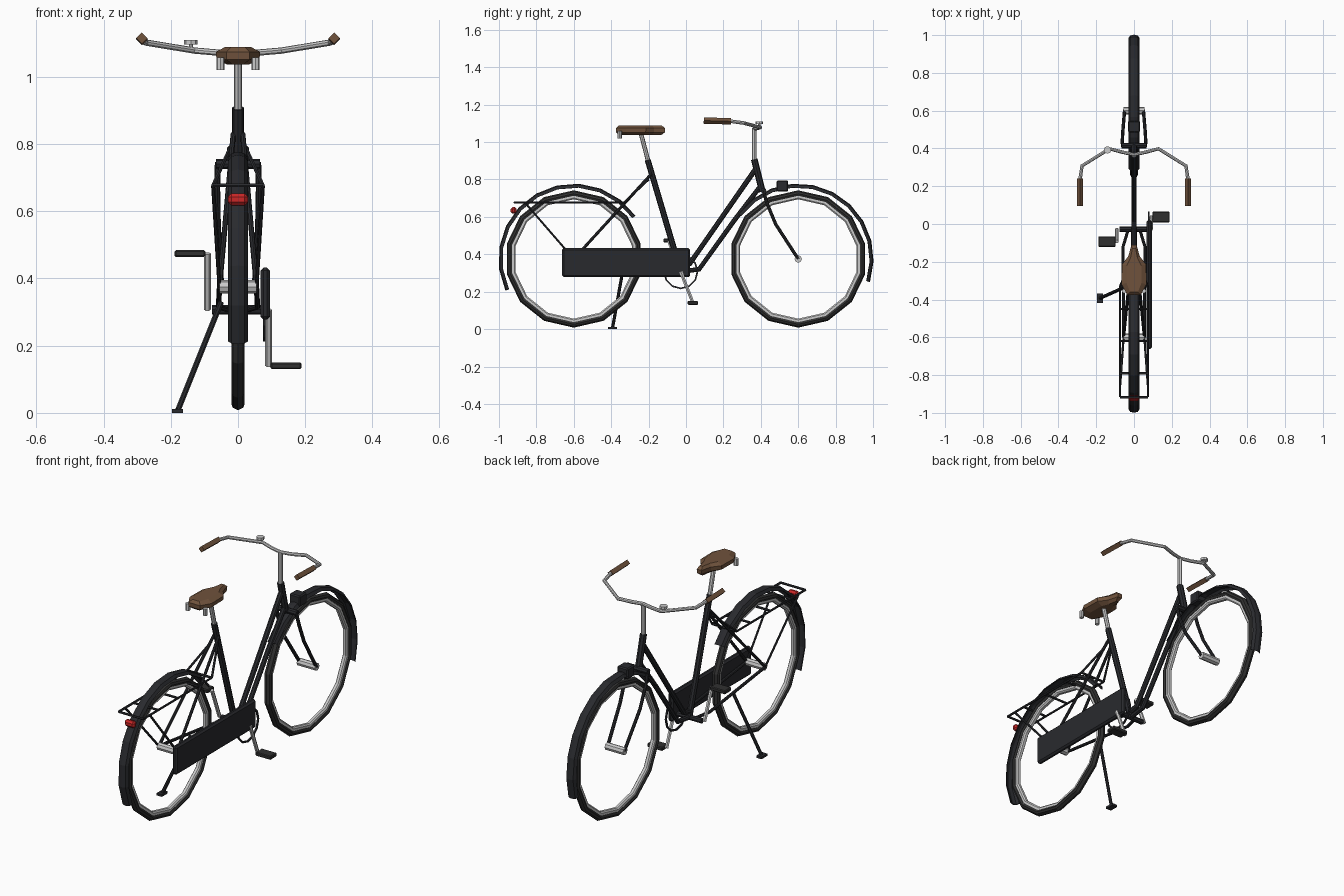
import bpy, bmesh
from math import cos, sin, pi, radians
from mathutils import Vector

if "Cube" in bpy.data.objects:
    bpy.data.objects.remove(bpy.data.objects["Cube"])


def material(name, col):
    m = bpy.data.materials.new(name)
    m.diffuse_color = (*col, 1)
    m.use_nodes = True
    m.node_tree.nodes["Principled BSDF"].inputs["Base Color"].default_value = m.diffuse_color
    return m


BLACK = material("black_paint", (0.022, 0.023, 0.027))
RUBBER = material("rubber", (0.03, 0.03, 0.03))
BROWN = material("leather", (0.16, 0.085, 0.045))
RED = material("red_lens", (0.6, 0.02, 0.02))
AXLE_Z, FRONT_Y, REAR_Y = 0.375, 0.6, -0.6
BB = Vector((0, -0.028, 0.307))


def link(name, mesh, mat):
    ob = bpy.data.objects.new(name, mesh)
    bpy.context.collection.objects.link(ob)
    if mat:
        mesh.materials.clear()
        mesh.materials.append(mat)
    return ob


def from_faces(name, verts, faces, mat):
    me = bpy.data.meshes.new(name)
    me.from_pydata(verts, [], faces)
    bm = bmesh.new()
    bm.from_mesh(me)
    bmesh.ops.recalc_face_normals(bm, faces=bm.faces)
    bm.to_mesh(me)
    bm.free()
    return link(name, me, mat)


def tube(name, pts, r, mat=BLACK, res=2):
    """Round tube along a polyline, kept as a flat-shaded mesh."""
    cu = bpy.data.curves.new(name, 'CURVE')
    cu.dimensions = '3D'
    cu.bevel_depth, cu.bevel_resolution, cu.use_fill_caps = r, res, True
    sp = cu.splines.new('POLY')
    sp.points.add(len(pts) - 1)
    for p, co in zip(sp.points, pts):
        p.co = (*co, 1)
    sp.use_smooth = False
    tmp = bpy.data.objects.new("tmp", cu)
    bpy.context.collection.objects.link(tmp)
    bpy.context.view_layer.update()
    me = bpy.data.meshes.new_from_object(tmp)
    bpy.data.objects.remove(tmp)
    return link(name, me, mat)


def tube_pair(name, pts, r, mat=BLACK, res=2):
    for side, s in (("left", -1), ("right", 1)):
        tube(f"{side}_{name}", [(s * x, y, z) for x, y, z in pts], r, mat, res)


def box(name, loc, size, mat=BLACK, bevel=0.0):
    bm = bmesh.new()
    bmesh.ops.create_cube(bm, size=1)
    for v in bm.verts:
        v.co = Vector(c * s for c, s in zip(v.co, size)) + Vector(loc)
    if bevel:
        bmesh.ops.bevel(bm, geom=bm.edges[:], offset=bevel, segments=1, affect='EDGES')
    me = bpy.data.meshes.new(name)
    bm.to_mesh(me)
    bm.free()
    return link(name, me, mat)


def sweep(name, profile, cy, cz, a0, a1, n, mat):
    """Turn a closed (x, radius) profile about an x-axis through (cy, cz)."""
    full, k = abs(a1 - a0) >= 360, len(profile)
    rings = n if full else n + 1
    verts = []
    for i in range(rings):
        a = radians(a0 + (a1 - a0) * i / n)
        verts += [(x, cy + r * cos(a), cz + r * sin(a)) for x, r in profile]
    faces = [(i * k + j, i * k + (j + 1) % k, (i + 1) % rings * k + (j + 1) % k, (i + 1) % rings * k + j)
             for i in range(n) for j in range(k)]
    if not full:
        faces += [tuple(range(k)), tuple(range(n * k, n * k + k))]
    return from_faces(name, verts, faces, mat)


# wheels, hubs and mudguards
TYRE = [(0, .367), (.015, .36), (.02, .349), (.015, .338), (-.015, .338), (-.02, .349), (-.015, .36)]
RIM = [(.013, .339), (.013, .326), (.007, .319), (-.007, .319), (-.013, .326), (-.013, .339)]
GUARD = [(-.03, .383), (-.02, .398), (0, .403), (.02, .398), (.03, .383),
         (.026, .382), (.017, .394), (0, .398), (-.017, .394), (-.026, .382)]
for end, y, a0, a1 in (("front", FRONT_Y, -18, 143), ("rear", REAR_Y, 35, 205)):
    sweep(end + "_tyre", TYRE, y, AXLE_Z, 90, 450, 14, RUBBER)
    sweep(end + "_rim", RIM, y, AXLE_Z, 90, 450, 14, None)
    tube(end + "_hub", [(-.055, y, AXLE_Z), (.055, y, AXLE_Z)], .02, None)
    sweep(end + "_mudguard", GUARD, y, AXLE_Z, a0, a1, 10, BLACK)

# frame tubes
tube("seat_tube", [BB, (0, -.205, .905)], .016)
tube("head_tube", [(0, .365, .908), (0, .408, .735)], .018)
tube("upper_down_tube", [(0, .375, .86), (0, .02, .35), (0, -.04, .335)], .014)
tube("lower_down_tube", [(0, .395, .76), (0, .257, .58), (0, .07, .32), BB], .013)
tube("bottom_bracket", [BB + Vector((-.078, 0, 0)), BB + Vector((.09, 0, 0))], .014)
tube_pair("chain_stay", [(.03, BB.y, BB.z), (.058, -.12, .315), (.055, REAR_Y, AXLE_Z)], .008)
tube_pair("seat_stay", [(.014, -.185, .83), (.055, REAR_Y, AXLE_Z)], .008)

# fork
tube("fork_crown", [(-.066, .415, .74), (.066, .415, .74)], .015)
tube_pair("fork_blade", [(.06, .412, .745), (.062, .434, .67), (.06, .48, .56), (.05, .6, AXLE_Z)], .009)

# steering: stem, swept handlebar, grips and bell
tube("stem", [(0, .365, .89), (0, .365, 1.075)], .012, None)
half = [(.06, .38, 1.072), (.13, .398, 1.078), (.275, .308, 1.102), (.286, .235, 1.112)]
tube("handlebar", [(-x, y, z) for x, y, z in half[::-1]] + [(0, .367, 1.072)] + half, .0095, None)
tube_pair("grip", [(.286, .24, 1.111), (.286, .095, 1.115)], .017, BROWN, 0)
tube("bell", [(-.14, .392, 1.085), (-.14, .392, 1.098)], .006, None)
tube("bell_dome", [(-.14, .392, 1.096), (-.14, .392, 1.11)], .02, None)

# saddle: three stacked outlines, plus post and springs
tube("seat_post", [(0, -.2, .89), (0, -.242, 1.05)], .012, None)
outline = [(.014, -.112), (.03, -.17), (.064, -.215), (.066, -.32), (.035, -.375)]
loop = outline + [(-x, y) for x, y in outline[::-1]]
n = len(loop)
verts = []
for f, z in ((.5, 1.037), (.97, 1.052), (1, 1.074), (.6, 1.088)):
    verts += [(x * f, -.25 + (y + .25) * (f * .3 + .7), z) for x, y in loop]
faces = [(k * n + i, k * n + (i + 1) % n, (k + 1) * n + (i + 1) % n, (k + 1) * n + i)
         for k in range(3) for i in range(n)]
from_faces("saddle", verts, faces + [tuple(range(n)), tuple(range(3 * n, 4 * n))], BROWN)
tube_pair("saddle_spring", [(.052, -.355, 1.02), (.052, -.355, 1.058)], .012, None)

# luggage rack
rail = [(.018, -.2, .8), (.074, -.33, .677), (.074, -.917, .677)]
tube_pair("rack_rail", rail, .006, BLACK, 1)
for i, y in enumerate((-.917, -.79, -.62, -.45, -.33)):
    tube(f"rack_crossbar_{i + 1}", [(-.074, y, .677), (.074, y, .677)], .006, BLACK, 1)
tube_pair("rack_strut", [(.074, -.86, .675), (.055, REAR_Y, AXLE_Z)], .006, BLACK, 1)

# drivetrain: chain case, chainring, cranks and pedals
box("chain_case", (.081, -.32, .355), (.028, .685, .155), BLACK, .009)
RING = [(.074, .085), (.074, .094), (.082, .094), (.082, .085)]
sweep("chainring", RING, BB.y, BB.z, 0, 360, 12, BLACK)
for side, s in (("left", -1), ("right", 1)):
    end = Vector((s * .091, BB.y + s * .065, BB.z - s * .167))
    tube(side + "_crank", [(s * .091, BB.y, BB.z), end], .01, None, 1)
    box(side + "_pedal", end + Vector((s * .052, 0, 0)), (.092, .056, .02), RUBBER, .004)

# lamps
box("front_lamp", (0, .515, .765), (.064, .062, .06), BLACK, .006)
box("tail_lamp", (0, -.922, .635), (.06, .03, .036), RED, .01)

# kickstand
tube("kickstand", [(-.05, -.335, .33), (-.178, -.392, .01)], .009)
box("kickstand_foot", (-.18, -.393, .006), (.032, .05, .012), BLACK)
